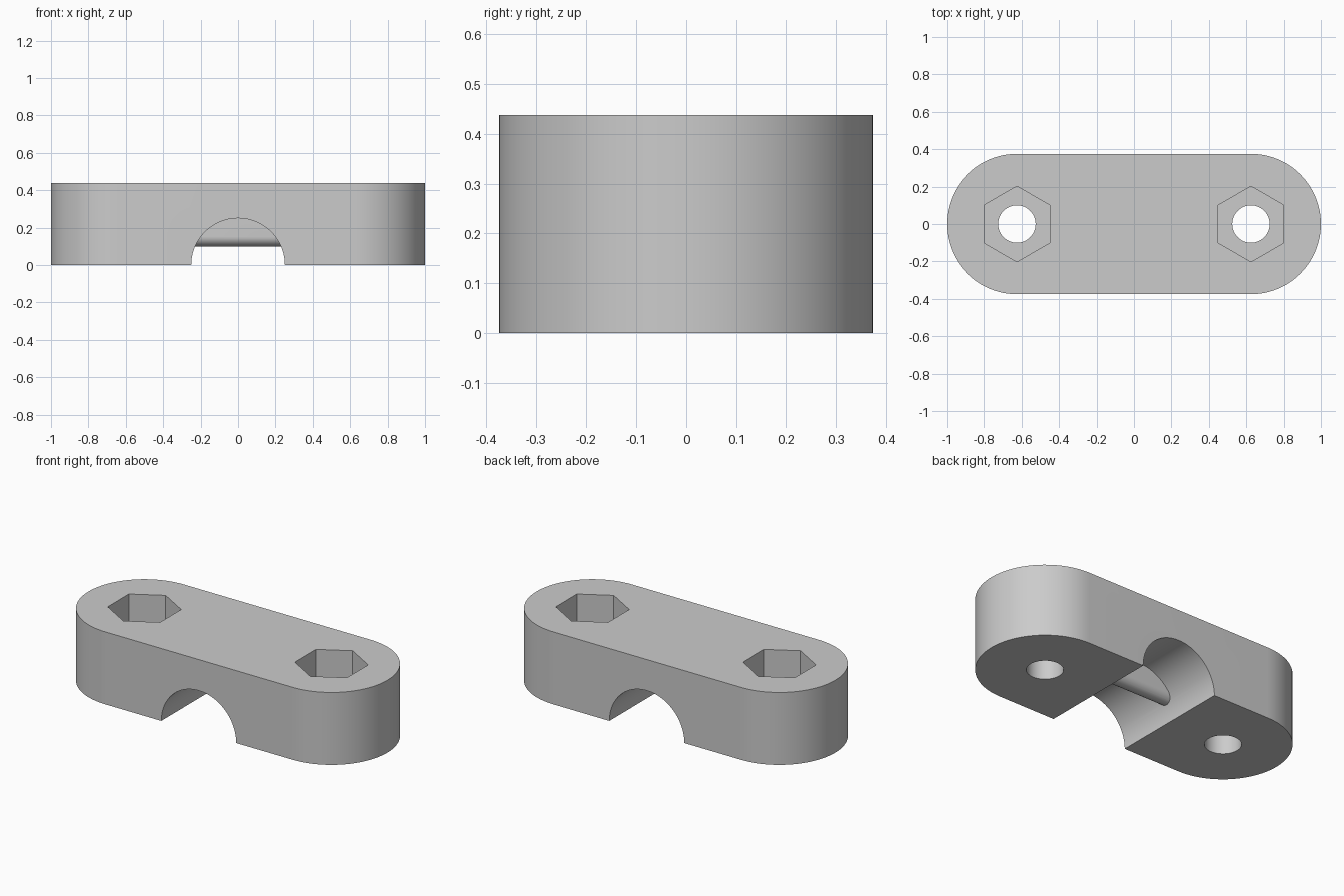
import bpy, bmesh, math
from mathutils import Vector

cube = bpy.data.objects.get("Cube")
if cube:
    bpy.data.objects.remove(cube, do_unlink=True)

HEIGHT, END_R, BOLT_X = 0.4375, 0.375, 0.625
GROOVE_R, RIB_R, RIB_Z = 0.25, 0.05, 0.15
HOLE_R, NUT_R, NUT_FLOOR = 0.1, 0.202, 0.25

grey = bpy.data.materials.new("plain grey")
grey.use_nodes = True
grey.diffuse_color = (0.6, 0.6, 0.6, 1)
grey.node_tree.nodes["Principled BSDF"].inputs["Base Color"].default_value = grey.diffuse_color


def arc(cx, cy, r, start, end, steps):
    """Points along an arc, angles in degrees."""
    angles = [math.radians(start + (end - start) * i / steps) for i in range(steps + 1)]
    return [(cx + r * math.cos(a), cy + r * math.sin(a)) for a in angles]


def prism(name, profile, low, high, axis):
    """Extrude a closed 2D profile along the given axis."""
    place = {"x": lambda u, v, d: (d, u, v),
             "y": lambda u, v, d: (u, d, v),
             "z": lambda u, v, d: (u, v, d)}[axis]
    bm = bmesh.new()
    face = bm.faces.new([bm.verts.new(place(u, v, low)) for u, v in profile])
    swept = bmesh.ops.extrude_face_region(bm, geom=[face])["geom"]
    moved = [g for g in swept if isinstance(g, bmesh.types.BMVert)]
    bmesh.ops.translate(bm, verts=moved, vec=Vector(place(0, 0, high - low)))
    bmesh.ops.recalc_face_normals(bm, faces=bm.faces)
    mesh = bpy.data.meshes.new(name)
    bm.to_mesh(mesh)
    bm.free()
    mesh.materials.append(grey)
    obj = bpy.data.objects.new(name, mesh)
    bpy.context.collection.objects.link(obj)
    return obj


def combine(target, tool, operation):
    """Apply a boolean, then discard the tool."""
    mod = target.modifiers.new(tool.name, "BOOLEAN")
    mod.operation, mod.solver, mod.object = operation, "EXACT", tool
    bpy.context.view_layer.objects.active = target
    bpy.ops.object.modifier_apply(modifier=mod.name)
    bpy.data.objects.remove(tool, do_unlink=True)


# Rounded clamp block
outline = arc(BOLT_X, 0, END_R, -90, 90, 48) + arc(-BOLT_X, 0, END_R, 90, 270, 48)
body = prism("clamp_body", outline, 0, HEIGHT, "z")

# Half-round groove across the underside
groove = arc(0, 0, GROOVE_R, 0, 180, 48) + [(-GROOVE_R, -0.1), (GROOVE_R, -0.1)]
combine(body, prism("groove_cutter", groove, -0.5, 0.5, "y"), "DIFFERENCE")

# Round-edged rib gripping across the groove
rib = arc(0, RIB_Z, RIB_R, 180, 360, 24) + [(RIB_R, 0.3), (-RIB_R, 0.3)]
combine(body, prism("grip_rib", rib, -0.27, 0.27, "x"), "UNION")

# Bolt holes with hexagonal nut pockets
for x in (-BOLT_X, BOLT_X):
    hole = arc(x, 0, HOLE_R, 0, 360, 48)[:-1]
    combine(body, prism("bolt_hole_cutter", hole, -0.1, 0.6, "z"), "DIFFERENCE")
    pocket = arc(x, 0, NUT_R, 30, 390, 6)[:-1]
    combine(body, prism("nut_pocket_cutter", pocket, NUT_FLOOR, 0.6, "z"), "DIFFERENCE")

# Smooth curves, crisp edges
bpy.ops.object.select_all(action="DESELECT")
body.select_set(True)
bpy.context.view_layer.objects.active = body
bpy.ops.object.shade_smooth_by_angle(angle=math.radians(30))
